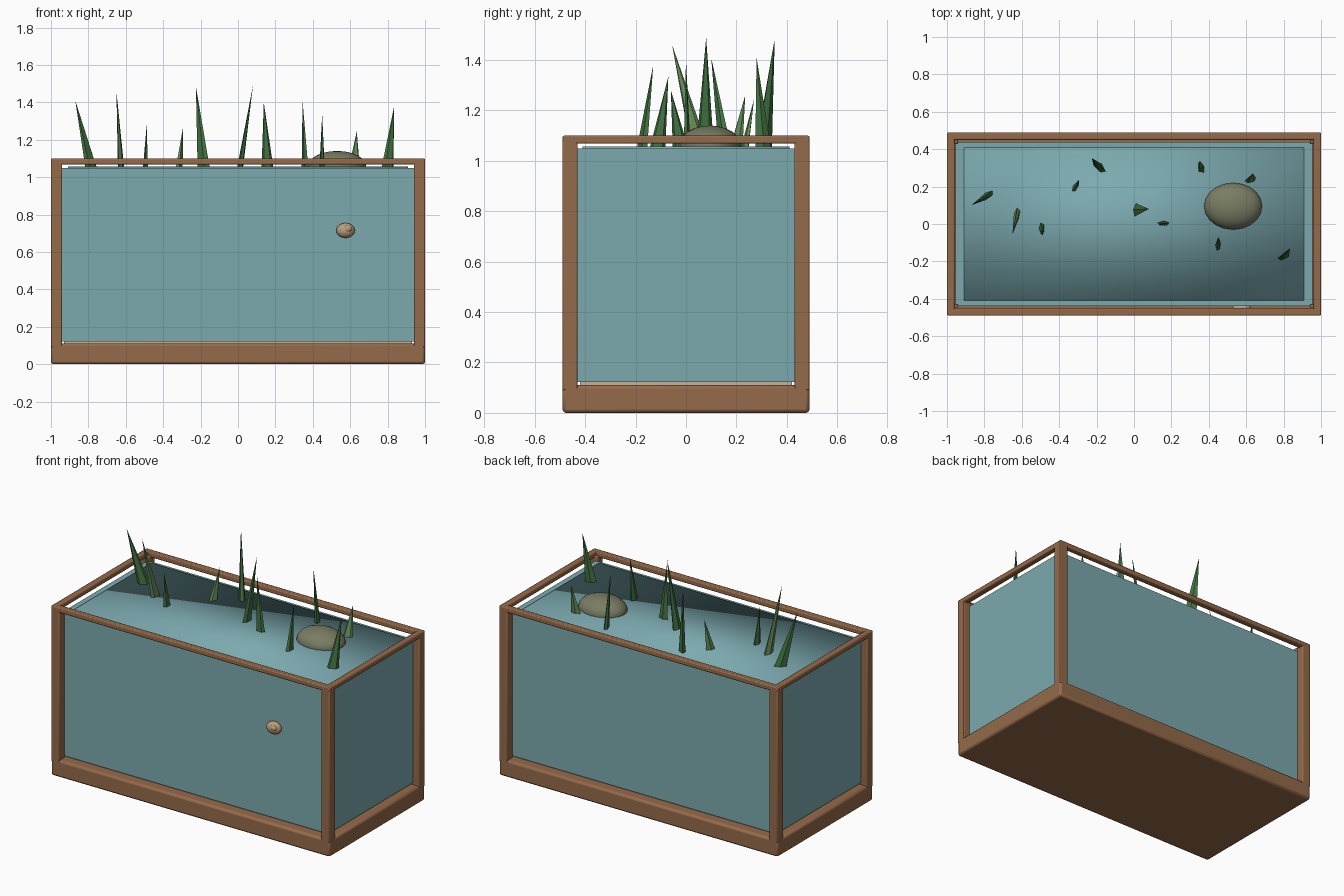
import bpy, math
from mathutils import Vector, Matrix

if "Cube" in bpy.data.objects:
    bpy.data.objects.remove(bpy.data.objects["Cube"])

def mat(name, r, g, b):
    m = bpy.data.materials.new(name)
    m.diffuse_color = (r, g, b, 1)
    m.use_nodes = True
    m.node_tree.nodes["Principled BSDF"].inputs["Base Color"].default_value = m.diffuse_color
    return m

WOOD = mat("wood", 0.30, 0.145, 0.068)
GLASS = mat("teal glass", 0.20, 0.40, 0.43)
SAND = mat("sand", 0.60, 0.45, 0.30)
ROCK = mat("mossy stone", 0.19, 0.205, 0.125)
LEAF = mat("dark leaf", 0.055, 0.17, 0.055)
LEAF2 = mat("light leaf", 0.13, 0.27, 0.10)
SHELL = mat("snail shell", 0.50, 0.34, 0.20)

def box(name, lo, hi, m, bevel=0.0, smooth=False):
    lo, hi = Vector(lo), Vector(hi)
    bpy.ops.mesh.primitive_cube_add(size=1, location=(lo + hi) / 2)
    o = bpy.context.object
    o.name = name
    o.data.transform(Matrix.Diagonal((*(hi - lo), 1)))
    o.data.materials.append(m)
    if bevel:
        b = o.modifiers.new("bevel", "BEVEL")
        b.width, b.segments = bevel, 2
    if smooth:
        bpy.ops.object.shade_smooth()
    elif bevel:
        bpy.ops.object.shade_smooth_by_angle(angle=math.radians(40))
    return o

def ball(name, loc, r, m, seg=24, rings=12):
    bpy.ops.mesh.primitive_uv_sphere_add(segments=seg, ring_count=rings, location=loc)
    o = bpy.context.object
    o.name = name
    o.data.transform(Matrix.Diagonal((*r, 1)))
    o.data.materials.append(m)
    bpy.ops.object.shade_smooth()
    return o

# wooden base, corner posts and top rails
box("base", (-1, -.49, 0), (1, .49, .11), WOOD, .014)
for sx in (-1, 1):
    for sy in (-1, 1):
        x, y = sx * .97, sy * .46
        box("corner_post", (x - .03, y - .03, .09), (x + .03, y + .03, 1.08), WOOD, .006)
for s in (-1, 1):
    y, x = s * .47, s * .98
    box("long_rail", (-1, y - .02, 1.068), (1, y + .02, 1.10), WOOD, .006)
    box("short_rail", (x - .02, -.49, 1.068), (x + .02, .49, 1.10), WOOD, .006)

# sand bed, glass body and water surface
box("sand_bed", (-.93, -.42, .10), (.93, .42, .14), SAND)
box("glass_body", (-.955, -.438, .122), (.955, .438, 1.05), GLASS)
box("water", (-.91, -.41, .15), (.91, .41, 1.057), GLASS, smooth=True)

# half-sunk stone
ball("stone", (.53, .095, 1.06), (.155, .125, .08), ROCK, 20, 12)

# snail on the front glass
ball("snail_shell", (.575, -.452, .715), (.05, .035, .04), SHELL, 16, 10)
ball("snail_whorl", (.588, -.476, .724), (.022, .014, .018), SHELL, 12, 8)

# leaf blades: base x, y, tip x, y, z, half width, yaw, light?
blades = [
    (-.78, .155, -.87, .10, 1.41, .040, 35, 0),
    (-.625, .055, -.65, -.055, 1.46, .038, 80, 1),
    (-.494, -.02, -.488, -.06, 1.28, .034, 90, 0),
    (-.315, .195, -.295, .235, 1.26, .032, 60, 1),
    (-.185, .305, -.225, .352, 1.485, .046, -45, 0),
    (.01, .075, .08, .08, 1.49, .038, 85, 0),
    (.158, .003, .138, 0, 1.40, .034, 0, 0),
    (.36, .305, .345, .28, 1.41, .036, -70, 0),
    (.45, -.115, .45, -.07, 1.335, .034, 85, 0),
    (.622, .232, .635, .27, 1.245, .034, 15, 1),
    (.80, -.175, .835, -.13, 1.38, .038, 25, 0),
]
for bx, by, tx, ty, tz, w, yaw, light in blades:
    z0 = 1.04
    h = tz - z0
    bpy.ops.mesh.primitive_cone_add(vertices=5, radius1=1, radius2=0, depth=1, location=(bx, by, z0))
    o = bpy.context.object
    o.name = "leaf_blade"
    shear = Matrix.Identity(4)
    shear[0][2], shear[1][2] = (tx - bx) / h, (ty - by) / h
    o.data.transform(shear @ Matrix.Rotation(math.radians(yaw), 4, 'Z')
                     @ Matrix.Diagonal((w, w * .45, h, 1)) @ Matrix.Translation((0, 0, .5)))
    o.data.materials.append(LEAF2 if light else LEAF)
